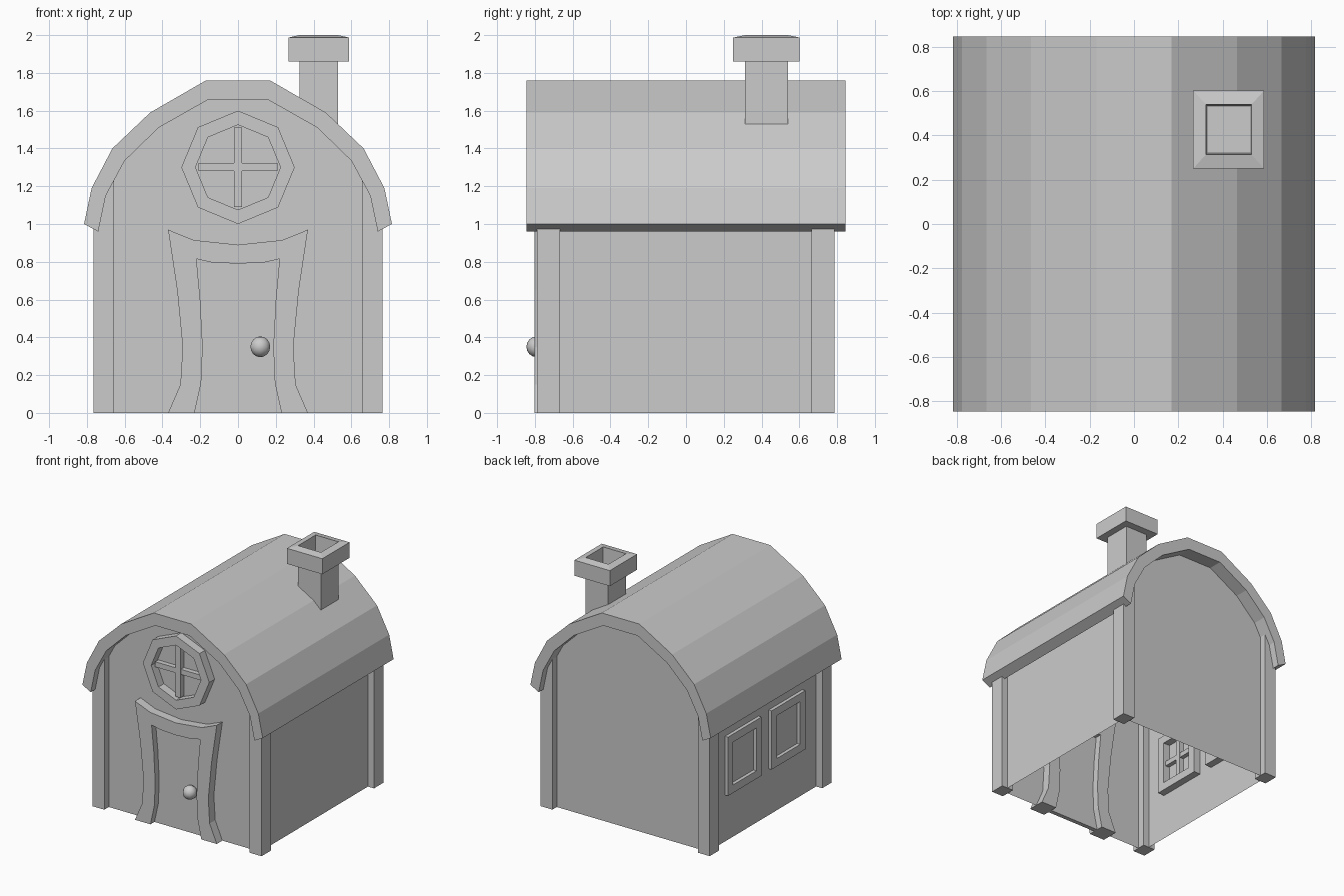
import bpy, bmesh
from math import sin, cos, pi

if "Cube" in bpy.data.objects:
    bpy.data.objects.remove(bpy.data.objects["Cube"])


def place(axis, p, d):
    # 2D profile point + depth -> 3D (axis is the extrusion direction)
    return (p[0], d, p[1]) if axis == 'y' else (d, p[0], p[1])


def finish(bm, name):
    bmesh.ops.recalc_face_normals(bm, faces=bm.faces)
    me = bpy.data.meshes.new(name)
    bm.to_mesh(me)
    bm.free()
    ob = bpy.data.objects.new(name, me)
    bpy.context.collection.objects.link(ob)
    return ob


def prism(name, pts, d0, d1, axis='y', keep=None):
    bm = bmesh.new()
    a = [bm.verts.new(place(axis, p, d0)) for p in pts]
    b = [bm.verts.new(place(axis, p, d1)) for p in pts]
    bm.faces.new(a)
    bm.faces.new(b)
    n = len(pts)
    for i in range(n):
        if keep is None or i in keep:
            j = (i + 1) % n
            bm.faces.new((a[i], a[j], b[j], b[i]))
    return finish(bm, name)


def band(name, outer, inner, d0, d1, axis='y', closed=True):
    # solid strip between two outlines, closed ring or open arch
    bm = bmesh.new()
    rows = [[bm.verts.new(place(axis, p, d)) for p in pts]
            for pts, d in ((outer, d0), (outer, d1), (inner, d1), (inner, d0))]
    n = len(outer)
    for i in range(n if closed else n - 1):
        j = (i + 1) % n
        for k in range(4):
            r, s = rows[k], rows[(k + 1) % 4]
            bm.faces.new((r[i], r[j], s[j], s[i]))
    if not closed:
        for i in (0, n - 1):
            bm.faces.new([r[i] for r in rows])
    return finish(bm, name)


def mirror(half):
    return half + [(-x, z) for x, z in reversed(half) if x != 0]


def rect(x0, x1, z0, z1):
    return [(x0, z0), (x1, z0), (x1, z1), (x0, z1)]


def octagon(r, z):
    return [(r * sin(i * pi / 4), z + r * cos(i * pi / 4)) for i in range(8)]


# Curved roof shell
outer = mirror([(-.815, 1.0), (-.775, 1.19), (-.665, 1.40), (-.465, 1.59), (-.17, 1.76)])
inner = mirror([(-.74, .96), (-.70, 1.15), (-.60, 1.335), (-.42, 1.51), (-.155, 1.66)])
band("roof", outer, inner, -.845, .845, closed=False)

# Walls: two gables and two sides, open at the bottom
gable = mirror([(-.71, 0), (-.71, 1.16), (-.625, 1.36), (-.44, 1.545), (-.16, 1.70)])
prism("walls", gable, -.73, .73, keep=(0, len(gable) - 2))

# Corner posts, tops slanted to stay inside the roof
for side, sx in (("left", -1), ("right", 1)):
    post = [(sx * x, z) for x, z in ((.657, 0), (.765, 0), (.765, 1.15), (.657, 1.33))]
    prism("front_post_" + side, post, -.788, -.667)
    prism("back_post_" + side, post, .664, .786)

# Flared door frame, door and knob
frame_out = mirror([(-.37, 0), (-.305, .15), (-.293, .35), (-.322, .65), (-.37, .97),
                    (-.235, .915), (0, .89)])
frame_in = mirror([(-.23, 0), (-.195, .16), (-.187, .35), (-.2, .6), (-.22, .815),
                   (-.14, .797), (0, .79)])
band("door_frame", frame_out, frame_in, -.802, -.66, closed=False)
prism("door", frame_in, -.75, -.715)
bpy.ops.mesh.primitive_uv_sphere_add(segments=10, ring_count=8, radius=.055,
                                     location=(.118, -.79, .35))
bpy.context.object.name = "door_knob"
bpy.ops.object.shade_smooth()

# Octagonal front window with cross bars
band("round_window_frame", octagon(.30, 1.30), octagon(.225, 1.30), -.80, -.66)
prism("round_window_bar_v", rect(-.022, .022, 1.09, 1.51), -.775, -.69)
prism("round_window_bar_h", rect(-.21, .21, 1.28, 1.322), -.77, -.69)

# Two square windows in the left wall, bars on the inside
for name, y in (("front", -.27), ("back", .295)):
    w = "side_window_" + name
    band(w + "_frame", rect(y - .217, y + .217, .38, .86),
         rect(y - .15, y + .15, .445, .795), -.738, -.65, axis='x')
    prism(w + "_bar_v", rect(y - .02, y + .02, .43, .81), -.705, -.665, axis='x')
    prism(w + "_bar_h", rect(y - .16, y + .16, .60, .64), -.705, -.67, axis='x')

# Chimney stack with a hollow cap
prism("chimney_stack", [(.325, 1.62), (.53, 1.47), (.53, 1.875), (.325, 1.875)], .312, .54)
bm = bmesh.new()
rings = []
for hx, hy, z in ((.10, .112, 1.86), (.16, .176, 1.86), (.16, .176, 1.987),
                  (.103, .113, 2.0), (.098, .106, 1.87)):
    rings.append([bm.verts.new((.427 + sx * hx, .426 + sy * hy, z))
                  for sx, sy in ((-1, -1), (1, -1), (1, 1), (-1, 1))])
for r, s in zip(rings, rings[1:]):
    for i in range(4):
        j = (i + 1) % 4
        bm.faces.new((r[i], r[j], s[j], s[i]))
bm.faces.new(rings[0])
bm.faces.new(rings[-1])
finish(bm, "chimney_cap")
